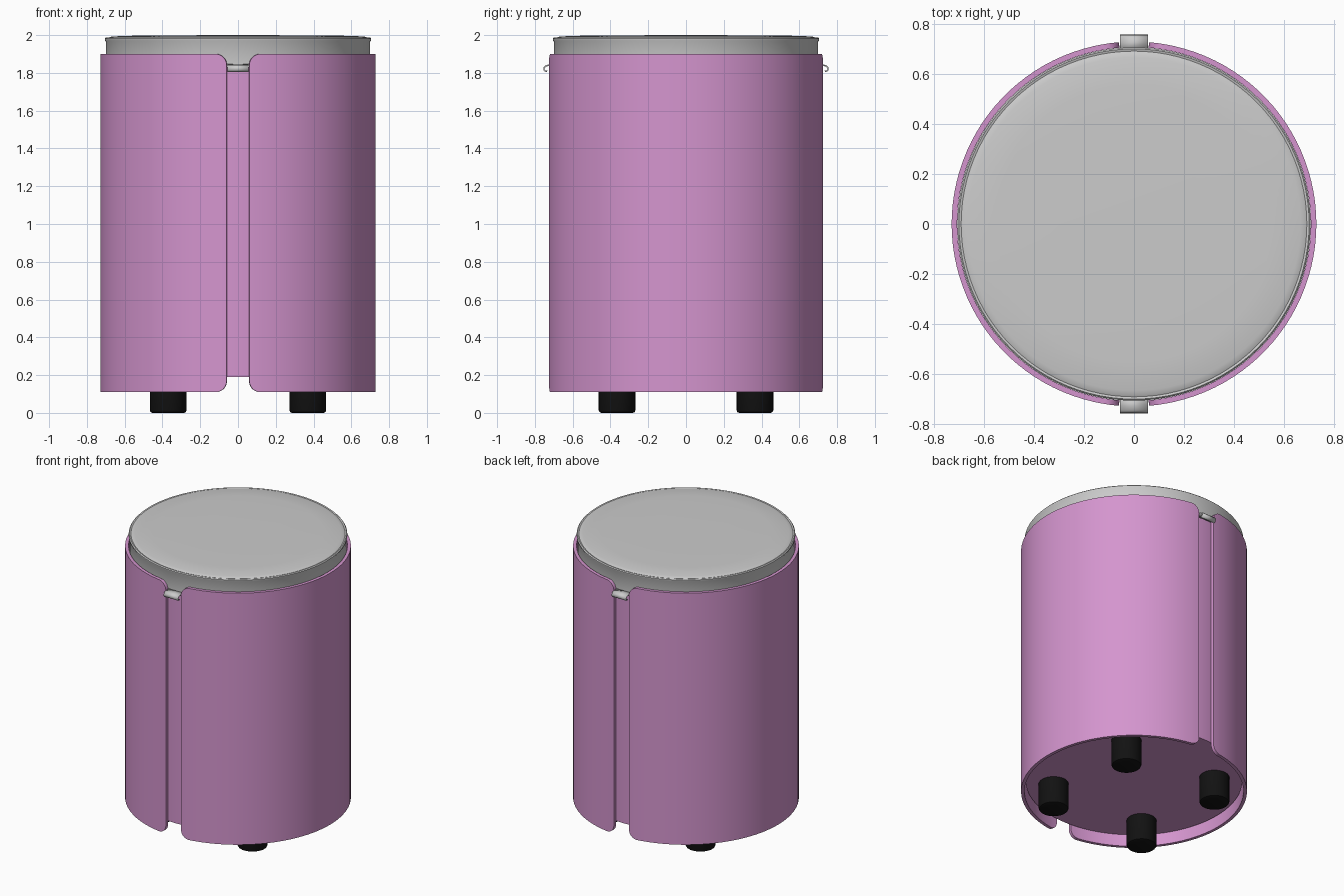
import bpy, bmesh, math

if "Cube" in bpy.data.objects:
    bpy.data.objects.remove(bpy.data.objects["Cube"])


def material(name, color):
    m = bpy.data.materials.new(name)
    m.diffuse_color = color
    m.use_nodes = True
    m.node_tree.nodes["Principled BSDF"].inputs["Base Color"].default_value = m.diffuse_color
    return m


PINK = material("pink", (0.66, 0.30, 0.62, 1))
BLACK = material("black", (0.006, 0.006, 0.006, 1))


def finish(name, bm, mat=None, smooth=True):
    bmesh.ops.recalc_face_normals(bm, faces=bm.faces)
    me = bpy.data.meshes.new(name)
    bm.to_mesh(me)
    bm.free()
    ob = bpy.data.objects.new(name, me)
    bpy.context.collection.objects.link(ob)
    if mat:
        me.materials.append(mat)
    if smooth:
        bpy.ops.object.select_all(action='DESELECT')
        ob.select_set(True)
        bpy.context.view_layer.objects.active = ob
        bpy.ops.object.shade_smooth_by_angle(angle=math.radians(35))
    return ob


def lathe(name, profile, mat=None, steps=96, at=(0, 0)):
    """Revolve an (r, z) profile that starts and ends on the axis."""
    bm = bmesh.new()
    vs = [bm.verts.new((r, 0, z)) for r, z in profile]
    es = [bm.edges.new(p) for p in zip(vs, vs[1:])]
    bmesh.ops.spin(bm, geom=vs + es, cent=(0, 0, 0), axis=(0, 0, 1),
                   angle=2 * math.pi, steps=steps)
    bmesh.ops.remove_doubles(bm, verts=bm.verts, dist=1e-4)
    bmesh.ops.translate(bm, verts=bm.verts, vec=(*at, 0))
    return finish(name, bm, mat)


def panel(name, side):
    """Half-round shell with rounded corners, open at front and back."""
    R, T, z0, z1, c = 0.728, 0.022, 0.11, 1.90, 0.06
    a0 = math.asin(0.06 / R)
    span = math.pi - 2 * a0
    ca = c / R
    corner = [ca * (1 - math.cos(math.radians(10 * i))) for i in range(10)]
    middle = [ca + (span - 2 * ca) * i / 48 for i in range(1, 48)]
    columns = corner + middle + [span - s for s in reversed(corner)]
    bm = bmesh.new()
    rings = []
    for s in columns:
        d = max(0, c - min(s, span - s) * R)
        inset = c - math.sqrt(max(0, c * c - d * d))
        a = a0 + s
        ring = []
        for r, z in ((R, z0 + inset), (R, z1 - inset),
                     (R - T, z1 - inset), (R - T, z0 + inset)):
            ring.append(bm.verts.new((side * r * math.sin(a), -r * math.cos(a), z)))
        rings.append(ring)
    for p, q in zip(rings, rings[1:]):
        for i in range(4):
            j = (i + 1) % 4
            bm.faces.new((p[i], p[j], q[j], q[i]))
    bm.faces.new(rings[0])
    bm.faces.new(rings[-1])
    return finish(name, bm, PINK)


def clip(name, side):
    """Curled strip that hangs from the lid over the panel gap."""
    path = [(0.695, 1.842), (0.725, 1.840), (0.742, 1.838), (0.751, 1.829),
            (0.752, 1.818), (0.745, 1.810), (0.735, 1.808)]
    bm = bmesh.new()
    rows = [[bm.verts.new((x, side * y, z)) for x in (-0.056, 0.056)] for y, z in path]
    for p, q in zip(rows, rows[1:]):
        bm.faces.new((p[0], p[1], q[1], q[0]))
    ob = finish(name, bm)
    mod = ob.modifiers.new("thickness", 'SOLIDIFY')
    mod.thickness = 0.008
    mod.offset = 0


# Inner drum and outer shells
lathe("inner_drum", [(0, 0.19), (0.698, 0.19), (0.698, 1.83), (0, 1.83)], PINK)
panel("right_panel", 1)
panel("left_panel", -1)

# Lid with a small rim bead and a shallow domed top
lathe("lid", [(0, 1.84), (0.700, 1.84), (0.700, 1.965), (0.705, 1.974),
              (0.705, 1.982), (0.699, 1.988), (0.690, 1.985), (0.684, 1.988),
              (0.665, 1.993), (0.55, 1.997), (0.3, 1.999), (0, 2.0)])
clip("front_clip", -1)
clip("back_clip", 1)

# Feet
for x, px in ((-0.37, "left"), (0.37, "right")):
    for y, py in ((-0.365, "front"), (0.365, "back")):
        lathe(f"{py}_{px}_foot", [(0, 0), (0.084, 0), (0.093, 0.004), (0.097, 0.013),
                                  (0.097, 0.195), (0, 0.195)], BLACK, 32, (x, y))
